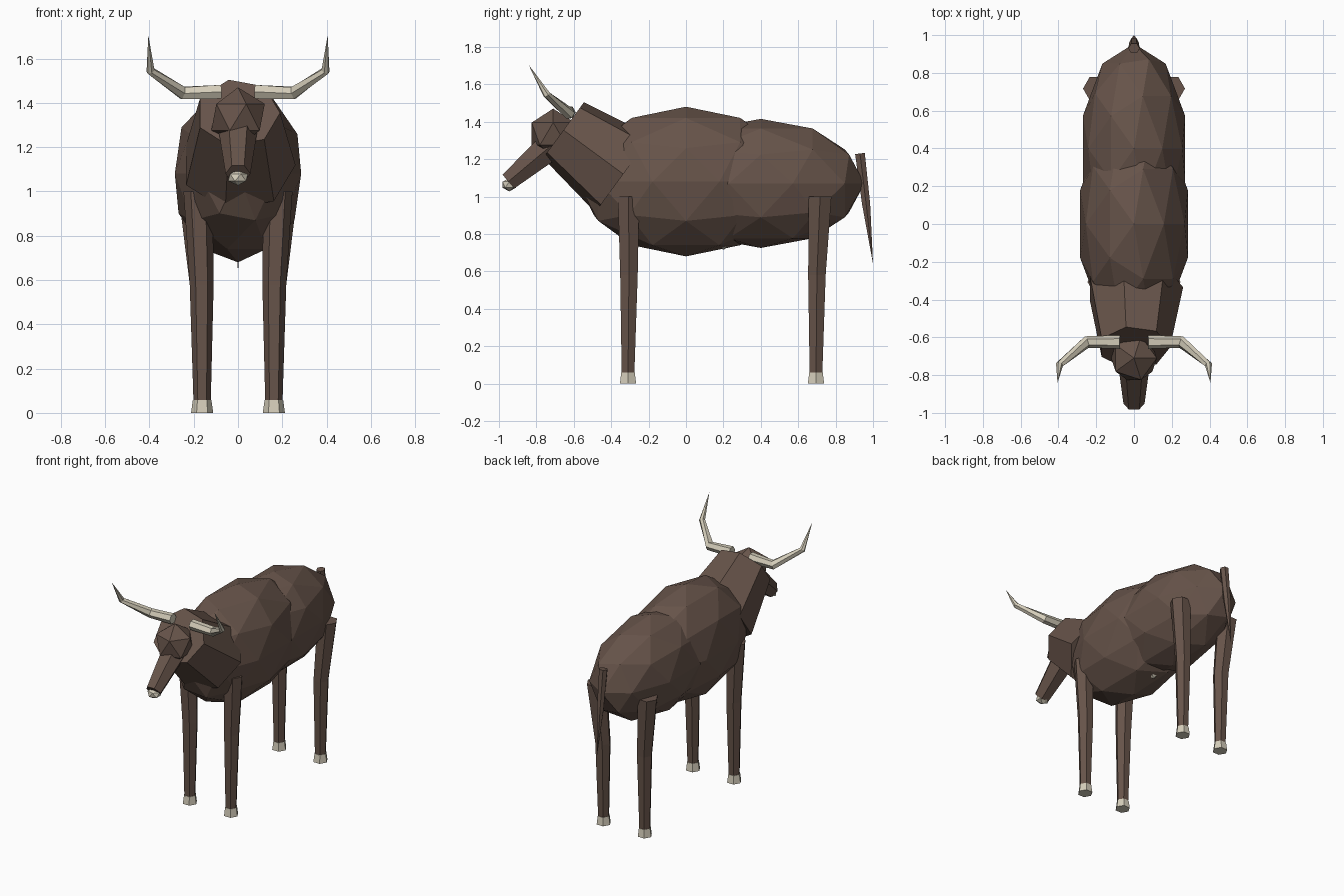
import bpy
import bmesh
from math import cos, sin, radians, tau
from mathutils import Vector

cube = bpy.data.objects.get("Cube")
if cube:
    bpy.data.objects.remove(cube, do_unlink=True)


def make_material(name, rgb):
    mat = bpy.data.materials.new(name)
    mat.use_nodes = True
    mat.diffuse_color = (*rgb, 1)
    mat.node_tree.nodes["Principled BSDF"].inputs["Base Color"].default_value = (*rgb, 1)
    return mat


HIDE = make_material("brown hide", (0.135, 0.088, 0.068))
HORN = make_material("pale horn", (0.66, 0.61, 0.49))


def finish(bm, name, mat):
    bmesh.ops.recalc_face_normals(bm, faces=bm.faces)
    mesh = bpy.data.meshes.new(name)
    bm.to_mesh(mesh)
    bm.free()
    mesh.materials.append(mat)
    obj = bpy.data.objects.new(name, mesh)
    bpy.context.collection.objects.link(obj)
    return obj


def ball(name, centre, radii, detail, mat):
    """Faceted ellipsoid."""
    bm = bmesh.new()
    bmesh.ops.create_icosphere(bm, subdivisions=detail, radius=1)
    bmesh.ops.scale(bm, vec=radii, verts=bm.verts)
    bmesh.ops.translate(bm, vec=centre, verts=bm.verts)
    return finish(bm, name, mat)


def limb(name, path, radii, sides, mat, phase=0, ref=(1, 0, 0), axis=None):
    """Faceted tube along a path; a zero radius closes it to a point."""
    bm = bmesh.new()
    path = [Vector(p) for p in path]
    rings = []
    for i, (p, r) in enumerate(zip(path, radii)):
        if r == 0:
            rings.append([bm.verts.new(p)])
            continue
        t = Vector(axis) if axis else Vector()
        if not axis:
            if i > 0:
                t += (p - path[i - 1]).normalized()
            if i < len(path) - 1:
                t += (path[i + 1] - p).normalized()
        t.normalize()
        up = t.cross(Vector(ref)).normalized()
        side = up.cross(t)
        angles = [tau * k / sides + radians(phase) for k in range(sides)]
        rings.append([bm.verts.new(p + r * (cos(a) * side + sin(a) * up)) for a in angles])
    for a, b in zip(rings, rings[1:]):
        for k in range(sides):
            n = (k + 1) % sides
            if len(b) == 1:
                bm.faces.new((a[k], a[n], b[0]))
            else:
                bm.faces.new((a[k], a[n], b[n], b[k]))
    for ring in (rings[0], rings[-1]):
        if len(ring) > 2:
            bm.faces.new(ring)
    return finish(bm, name, mat)


# Body
ball("chest", (0, 0, 1.08), (0.3, 0.58, 0.4), 2, HIDE)
ball("rump", (0, 0.4, 1.07), (0.285, 0.555, 0.345), 2, HIDE)
ball("udder", (0, 0.2, 0.78), (0.065, 0.065, 0.065), 1, HORN)

# Neck and head
limb("neck", [(0, -0.335, 1.12), (0, -0.655, 1.355)], [0.26, 0.19], 7, HIDE)
ball("cranium", (0, -0.71, 1.335), (0.135, 0.135, 0.135), 1, HIDE)
limb("muzzle", [(0, -0.7, 1.29), (0, -0.95, 1.08)], [0.09, 0.056], 6, HIDE)
ball("nose", (0, -0.945, 1.063), (0.05, 0.042, 0.036), 1, HORN)

# Tail
limb("tail", [(0, 0.93, 1.23), (0, 0.963, 0.96), (0, 1.0, 0.64)], [0.03, 0.025, 0], 6, HIDE)

# Horns and legs, mirrored left and right
for label, s in (("left", 1), ("right", -1)):
    limb(f"{label}_horn",
         [(s * 0.075, -0.625, 1.45), (s * 0.25, -0.625, 1.445),
          (s * 0.395, -0.745, 1.545), (s * 0.405, -0.842, 1.705)],
         [0.036, 0.032, 0.02, 0], 6, HORN, ref=(0, 1, 0))
    for end, foot_y, top_y, top_x, top_r in (("front", -0.31, -0.307, 0.18, 0.066),
                                             ("hind", 0.695, 0.717, 0.2, 0.07)):
        limb(f"{label}_{end}_leg",
             [(s * 0.162, foot_y, 0.05), (s * 0.164, foot_y + 0.005, 0.58),
              (s * top_x, top_y, 1.0)],
             [0.039, 0.054, top_r], 6, HIDE, axis=(0, 0, 1))
        limb(f"{label}_{end}_hoof",
             [(s * 0.162, foot_y, 0), (s * 0.162, foot_y, 0.058)],
             [0.05, 0.042], 6, HORN, axis=(0, 0, 1))
